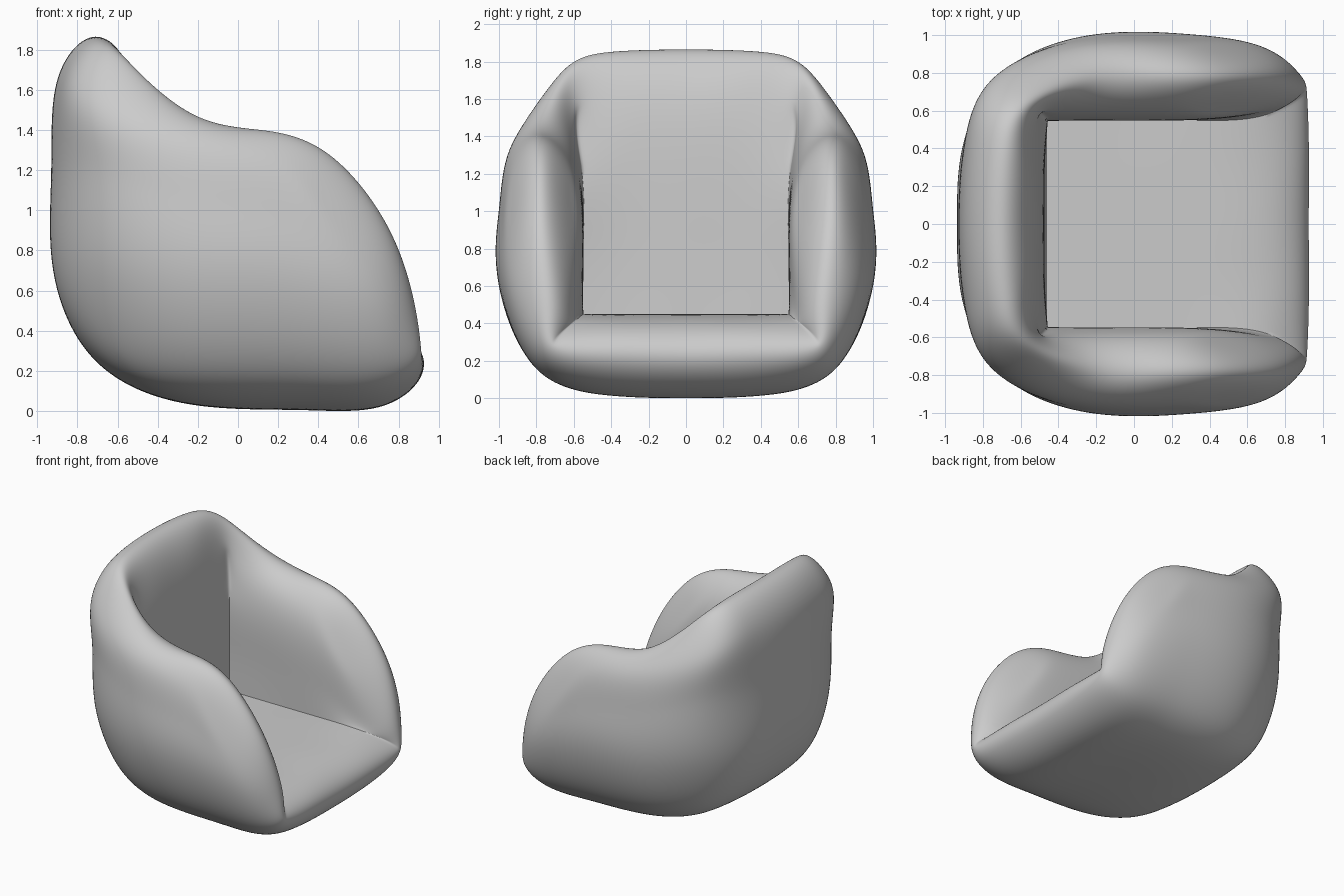
import bpy, bmesh
from mathutils import Vector

if "Cube" in bpy.data.objects:
    bpy.data.objects.remove(bpy.data.objects["Cube"])

# Padded tub armchair facing +x: a coarse cage of seat, back and two arms,
# fitted so that its subdivided surface passes through the points below.
# Grid keys: i runs back to front, j across (-2..2), k bottom to top.

# Centre profile (x, z): down the back, round the corner, along the seat
PATH = [(0, 3), (0, 2), (0, 1), (0, 0), (1, 0), (2, 0), (3, 0)]
CENTRE = {
    "outer": [(-.90, 1.65), (-.93, 1.20), (-.92, .70), (-.71, .25),
              (-.25, .035), (.30, .005), (.72, .025)],
    "inner": [(-.535, 1.66), (-.48, 1.22), (-.47, .80), (-.46, .45),
              (-.15, .45), (.30, .45), (.74, .41)],
}
# Arm panels, one row per i, each row from bottom to top
ARM = {
    "outer": [
        [(-.61, .655, .31), (-.69, .78, .72), (-.71, .79, 1.2), (-.74, .75, 1.55)],
        [(-.25, .775, .19), (-.25, .98, .65), (-.25, .985, 1.05), (-.27, .935, 1.35)],
        [(.30, .80, .16), (.27, .995, .60), (.25, .99, .95), (.20, .935, 1.24)],
        [(.70, .76, .14), (.72, .91, .45), (.60, .945, .80), (.40, .92, 1.13)]],
    "inner": [
        [(-.46, .55, .45), (-.46, .55, .80), (-.465, .555, 1.2), (-.50, .58, 1.56)],
        [(-.15, .55, .45), (-.17, .55, .76), (-.20, .553, 1.08), (-.24, .62, 1.36)],
        [(.30, .55, .45), (.28, .55, .70), (.26, .555, .98), (.20, .62, 1.25)],
        [(.72, .585, .42), (.72, .60, .50), (.60, .60, .82), (.40, .63, 1.14)]],
}
# Crest of the rolled rim: up the arm front, back along its top
RIM = {(3, 0): (.915, .71, .27), (3, 1): (.885, .74, .50), (3, 2): (.755, .775, .90),
       (3, 3): (.48, .78, 1.26), (2, 3): (.15, .785, 1.395),
       (1, 3): (-.22, .775, 1.475), (0, 3): (-.57, .65, 1.75)}

bm = bmesh.new()
verts = {}


def add(layer, i, j, k, p):
    """Add a point and its mirror image across y = 0."""
    for s in ((1, -1) if j else (1,)):
        verts[layer, i, s * j, k] = bm.verts.new((p[0], s * p[1], p[2]))


def add_centre(layer, i, k, x, z, inset):
    """Add the centre point and the one beside it, slightly drawn in."""
    add(layer, i, 0, k, (x, 0, z))
    if inset:
        x, z = (x * .972 if x < 0 else x), .9 + (z - .9) * .985
    add(layer, i, 1, k, (x, .4 if inset else .3, z))


for layer in ("outer", "inner"):
    for (i, k), (x, z) in zip(PATH, CENTRE[layer]):
        add_centre(layer, i, k, x, z, layer == "outer")
    for i, row in enumerate(ARM[layer]):
        for k, p in enumerate(row):
            add(layer, i, 2, k, p)
add_centre("rim", 0, 3, -.71, 1.865, True)
add_centre("rim", 3, 0, .925, .22, True)
for (i, k), p in RIM.items():
    add("rim", i, 2, k, p)


def quad(*keys):
    bm.faces.new([verts[key] for key in keys])


# Seat, back and arm panels on both the outer and inner skin
for L in ("outer", "inner"):
    for a in range(3):
        for j in range(-2, 2):
            quad((L, a, j, 0), (L, a + 1, j, 0), (L, a + 1, j + 1, 0), (L, a, j + 1, 0))
            quad((L, 0, j, a), (L, 0, j, a + 1), (L, 0, j + 1, a + 1), (L, 0, j + 1, a))
        for k in range(3):
            for j in (-2, 2):
                quad((L, a, j, k), (L, a + 1, j, k), (L, a + 1, j, k + 1), (L, a, j, k + 1))

# Rolled rim joining the two skins
loop = ([(3, j, 0) for j in range(-2, 3)] + [(3, 2, k) for k in (1, 2, 3)]
        + [(i, 2, 3) for i in (2, 1, 0)] + [(0, j, 3) for j in (1, 0, -1, -2)]
        + [(i, -2, 3) for i in (1, 2, 3)] + [(3, -2, k) for k in (2, 1)])
for a, b in zip(loop, loop[1:] + loop[:1]):
    for L in ("outer", "inner"):
        quad((L, *a), (L, *b), ("rim", *b), ("rim", *a))
bmesh.ops.recalc_face_normals(bm, faces=bm.faces)

# Tight seams where the inner panels meet
crease = bm.edges.layers.float.new("crease_edge")


def seam(a, b, value=1.0):
    edge = bm.edges.get((verts[a], verts[b]))
    edge[crease] = value
    edge.smooth = value < 1


for j in range(-2, 2):
    seam(("inner", 0, j, 0), ("inner", 0, j + 1, 0))
for j in (-2, 2):
    for a in range(3):
        seam(("inner", a, j, 0), ("inner", a + 1, j, 0))
        seam(("inner", 0, j, a), ("inner", 0, j, a + 1), 1.0 if a < 2 else .6)
    seam(("inner", 3, j, 0), ("rim", 3, j, 0), .6)

for f in bm.faces:
    f.smooth = True
mesh = bpy.data.meshes.new("armchair")
bm.to_mesh(mesh)
bm.free()
chair = bpy.data.objects.new("armchair", mesh)
bpy.context.collection.objects.link(chair)
sub = chair.modifiers.new("Rounding", "SUBSURF")
sub.levels, sub.render_levels = 2, 4

# Push the cage outwards until the rounded surface meets the points
targets = [v.co.copy() for v in mesh.vertices]
for _ in range(10):
    bpy.context.view_layer.update()
    fitted = chair.evaluated_get(bpy.context.evaluated_depsgraph_get()).data
    offsets = [t - Vector(fitted.vertices[n].co) for n, t in enumerate(targets)]
    for v, offset in zip(mesh.vertices, offsets):
        v.co += offset
    mesh.update()
sub.levels = 4
bpy.context.view_layer.update()
